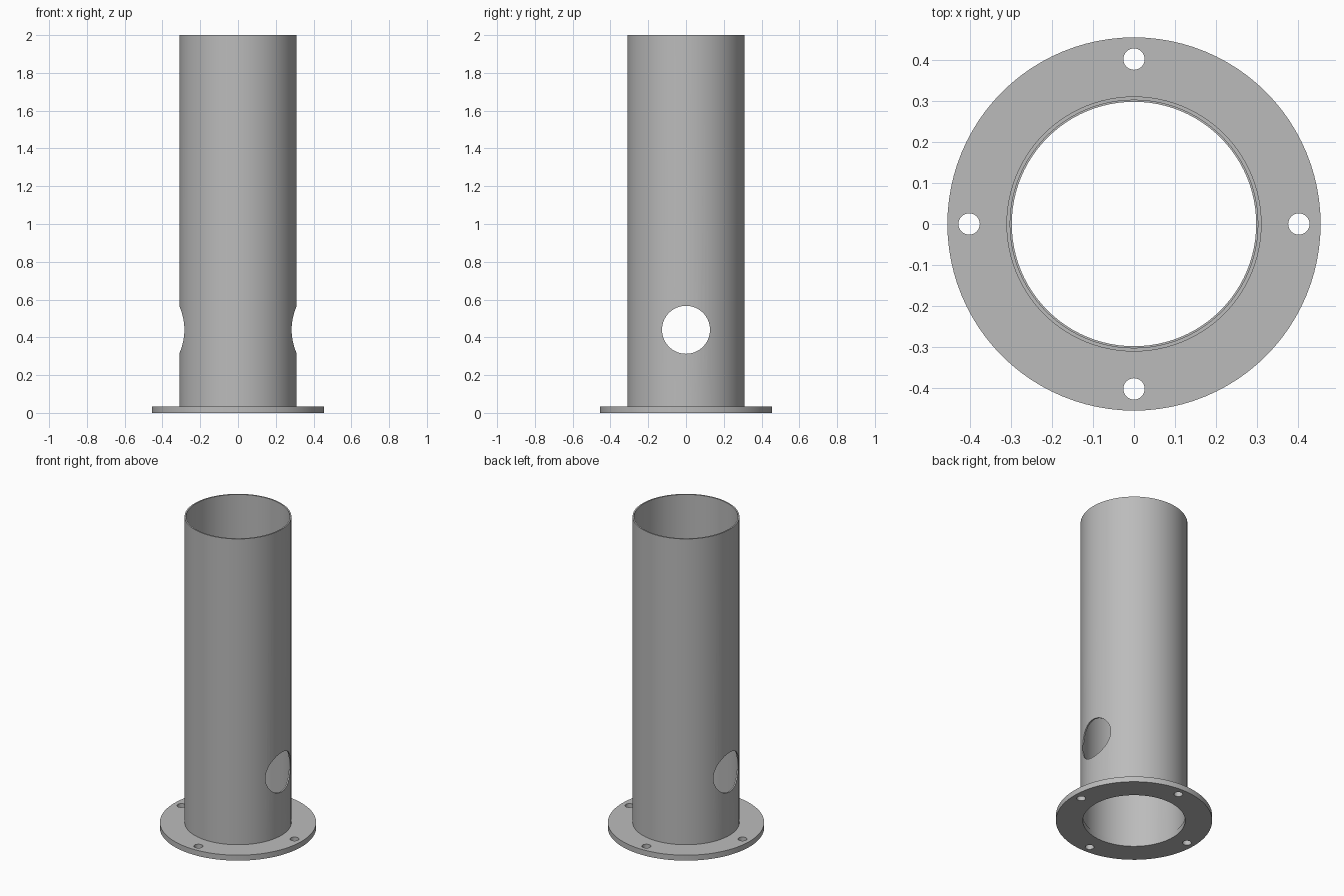
import bpy, bmesh
from math import pi, cos, sin
from mathutils import Matrix

if "Cube" in bpy.data.objects:
    bpy.data.objects.remove(bpy.data.objects["Cube"])

SEGMENTS = 96
FLANGE_TOP = 0.035
HEIGHT = 2.0

steel = bpy.data.materials.new("grey_steel")
steel.use_nodes = True
GREY = (0.5, 0.5, 0.5, 1)
steel.diffuse_color = GREY
steel.node_tree.nodes["Principled BSDF"].inputs["Base Color"].default_value = GREY


def add_object(name, bm):
    bmesh.ops.recalc_face_normals(bm, faces=bm.faces)
    mesh = bpy.data.meshes.new(name)
    bm.to_mesh(mesh)
    bm.free()
    mesh.materials.append(steel)
    obj = bpy.data.objects.new(name, mesh)
    bpy.context.collection.objects.link(obj)
    return obj


def ring(name, inner, outer, bottom, top):
    """Hollow cylinder: a rectangular section turned round the z axis."""
    bm = bmesh.new()
    section = [(inner, bottom), (outer, bottom), (outer, top), (inner, top)]
    loops = []
    for i in range(SEGMENTS):
        a = 2 * pi * i / SEGMENTS
        loops.append([bm.verts.new((r * cos(a), r * sin(a), z)) for r, z in section])
    for i, here in enumerate(loops):
        ahead = loops[(i + 1) % SEGMENTS]
        for k in range(4):
            n = (k + 1) % 4
            bm.faces.new((here[k], ahead[k], ahead[n], here[n]))
    return add_object(name, bm)


def cylinders(name, radius, depth, sides, placements):
    """One cutter made of several cylinders."""
    bm = bmesh.new()
    for matrix in placements:
        bmesh.ops.create_cone(bm, cap_ends=True, segments=sides, radius1=radius,
                              radius2=radius, depth=depth, matrix=matrix)
    return add_object(name, bm)


def cut(obj, cutter):
    mod = obj.modifiers.new("holes", 'BOOLEAN')
    mod.operation = 'DIFFERENCE'
    mod.solver = 'EXACT'
    mod.object = cutter
    graph = bpy.context.evaluated_depsgraph_get()
    obj.data = bpy.data.meshes.new_from_object(obj.evaluated_get(graph))
    obj.modifiers.clear()
    bpy.data.objects.remove(cutter)


# Base flange with four bolt holes
flange = ring("base_flange", 0.298, 0.455, 0, FLANGE_TOP)
bolts = [Matrix.Rotation(i * pi / 2, 4, 'Z') @ Matrix.Translation((0.402, 0, FLANGE_TOP / 2))
         for i in range(4)]
cut(flange, cylinders("bolt_cutter", 0.026, 0.2, 32, bolts))

# Upright tube with a round opening through both sides
tube = ring("upright_tube", 0.302, 0.311, FLANGE_TOP, HEIGHT)
across = Matrix.Translation((0, 0, 0.44)) @ Matrix.Rotation(pi / 2, 4, 'Y')
cut(tube, cylinders("side_opening_cutter", 0.127, 1, 64, [across]))

# Smooth walls, sharp rims
for obj in (flange, tube):
    bpy.ops.object.select_all(action='DESELECT')
    obj.select_set(True)
    bpy.context.view_layer.objects.active = obj
    bpy.ops.object.shade_smooth_by_angle()
